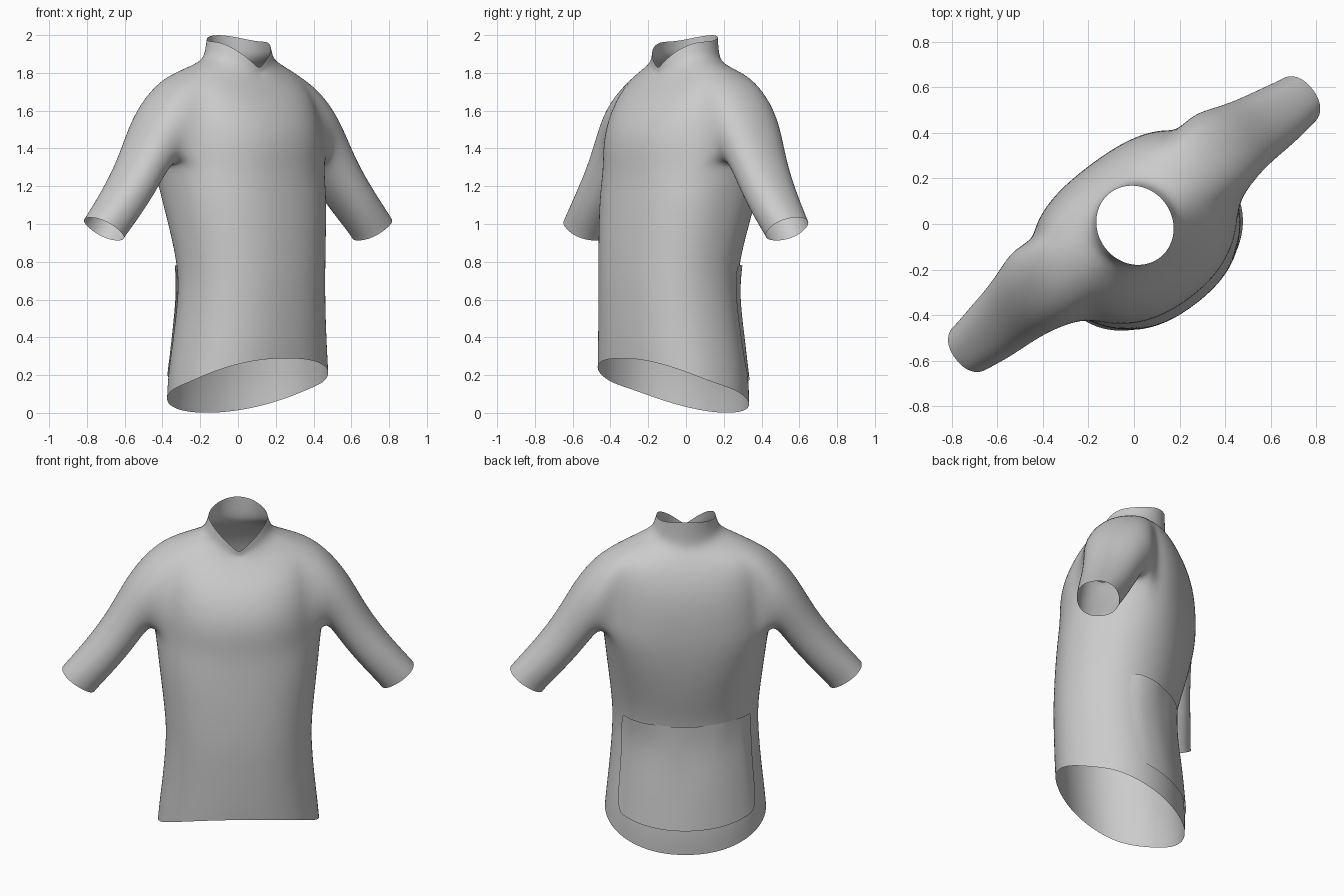
import bpy, bmesh, math, random
from mathutils import Matrix, Vector

if "Cube" in bpy.data.objects:
    bpy.data.objects.remove(bpy.data.objects["Cube"])

random.seed(4)
N = 32                                   # columns around the torso, 0 = wearer's left, 8 = back
TURN = Matrix.Rotation(math.radians(37), 4, 'Z')

# Torso rings: z front, z side, z back, half width, y front, y back
ROWS = [
    (.29, .14, .00, .452, -.430, .275),
    (.37, .25, .15, .442, -.435, .280),
    (.50, .45, .40, .420, -.440, .245),
    (.68, .66, .62, .406, -.445, .215),
    (.80, .79, .77, .411, -.443, .223),
    (.95, .95, .94, .428, -.436, .268),
    (1.13, 1.14, 1.12, .450, -.422, .305),
    (1.28, 1.32, 1.27, .468, -.408, .322),   # armhole bottom
    (1.39, 1.41, 1.39, .465, -.410, .325),
    (1.50, 1.53, 1.52, .455, -.395, .320),
    (1.62, 1.67, 1.65, .440, -.336, .296),
    (1.71, 1.785, 1.76, .400, -.255, .245),  # armhole top
    (1.77, 1.845, 1.82, .262, -.207, .198),
    (1.79, 1.880, 1.86, .194, -.187, .176),  # collar base
    (1.805, 1.925, 1.93, .176, -.187, .173),
    (1.82, 1.965, 2.0, .165, -.187, .173),
]
ARM_LO, ARM_HI, COLLAR, HALF = 7, 11, 13, 3

# Sleeve rings: outer x, z, inner x, z, y front, y back
SLEEVE = [
    (.500, 1.715, .490, 1.310, -.178, .232),
    (.620, 1.570, .545, 1.228, -.155, .198),
    (.720, 1.370, .615, 1.130, -.145, .168),
    (.845, 1.195, .705, 1.022, -.140, .145),
    (.962, 1.060, .780, .935, -.125, .122),
    (.982, 1.035, .796, .912, -.122, .120),
]


def spow(v, p):
    return math.copysign(abs(v) ** p, v)


def torso_point(r, j, off=0.0):
    zf, zs, zb, a, yf, yb = ROWS[r]
    t = 2 * math.pi * j / N
    c, s = math.cos(t), math.sin(t)
    if r >= COLLAR and s < 0:
        w = 1 - abs(c)                   # pointed neckline
    else:
        w = abs(s) ** (1.15 if r < 4 else 2)
    z = zs + ((zf if s < 0 else zb) - zs) * w
    if r > ARM_HI:
        p = 1
    elif s < 0:
        p = .88
    else:
        p = .95 if r < 6 else .84
    y0 = (yf + yb) / 2
    if ARM_LO <= r <= ARM_HI:            # armholes sit slightly toward the back
        shift = .045 * c * c
    else:
        shift = 0
    return Vector(((a + off) * spow(c, p),
                   y0 + shift + ((yb - yf) / 2 + off) * spow(s, p), z))


def finish(bm, name):
    bmesh.ops.recalc_face_normals(bm, faces=bm.faces)
    bm.transform(TURN)
    me = bpy.data.meshes.new(name)
    bm.to_mesh(me)
    bm.free()
    for f in me.polygons:
        f.use_smooth = True
    ob = bpy.data.objects.new(name, me)
    bpy.context.collection.objects.link(ob)
    sub = ob.modifiers.new("smooth", 'SUBSURF')
    sub.levels = sub.render_levels = 2
    return ob


# Jersey body with open armholes
bm = bmesh.new()
used = {}


def vert(r, j):
    key = (r, j % N)
    if key not in used:
        used[key] = bm.verts.new(torso_point(*key))
    return used[key]


def in_armhole(r, j):
    near = min((j + HALF) % N, (j + HALF - N // 2) % N)
    return ARM_LO <= r < ARM_HI and near < 2 * HALF


for r in range(len(ROWS) - 1):
    for j in range(N):
        if not in_armhole(r, j):
            bm.faces.new((vert(r, j), vert(r, j + 1), vert(r + 1, j + 1), vert(r + 1, j)))

# Sleeves grown from the armhole edges
loop = ([(ARM_LO, j) for j in range(-HALF, HALF)]
        + [(r, HALF) for r in range(ARM_LO, ARM_HI)]
        + [(ARM_HI, j) for j in range(HALF, -HALF, -1)]
        + [(r, -HALF) for r in range(ARM_HI, ARM_LO, -1)])
M = len(loop)
for side in (1, -1):
    ring = [vert(r, j if side == 1 else N // 2 - j) for r, j in loop]
    for xo, zo, xi, zi, yf, yb in SLEEVE:
        new = []
        for i in range(M):
            t = 2 * math.pi * (i - HALF) / M - math.pi / 2
            u = spow(math.sin(t), .9) / 2
            y = (yf + yb) / 2 + (yb - yf) / 2 * spow(math.cos(t), .9)
            new.append(bm.verts.new((side * ((xo + xi) / 2 + (xo - xi) * u),
                                     y, (zo + zi) / 2 + (zo - zi) * u)))
        for i in range(M):
            k = (i + 1) % M
            bm.faces.new((ring[i], ring[k], new[k], new[i]))
        ring = new
finish(bm, "jersey_body")

# Rear pocket panel, tucked in at the sides and bottom, loose at the lip
bm = bmesh.new()
grid = []
COLS = 12
for r in range(1, 5):
    row = []
    for i in range(COLS + 1):
        edge = r == 1 or i in (0, COLS)
        off = .003 if edge else .014 + random.uniform(-.007, .007)
        row.append(bm.verts.new(torso_point(r, 2.6 + 10.8 * i / COLS, off)))
    grid.append(row)
for a, b in zip(grid, grid[1:]):
    for i in range(COLS):
        bm.faces.new((a[i], a[i + 1], b[i + 1], b[i]))
finish(bm, "rear_pocket")
